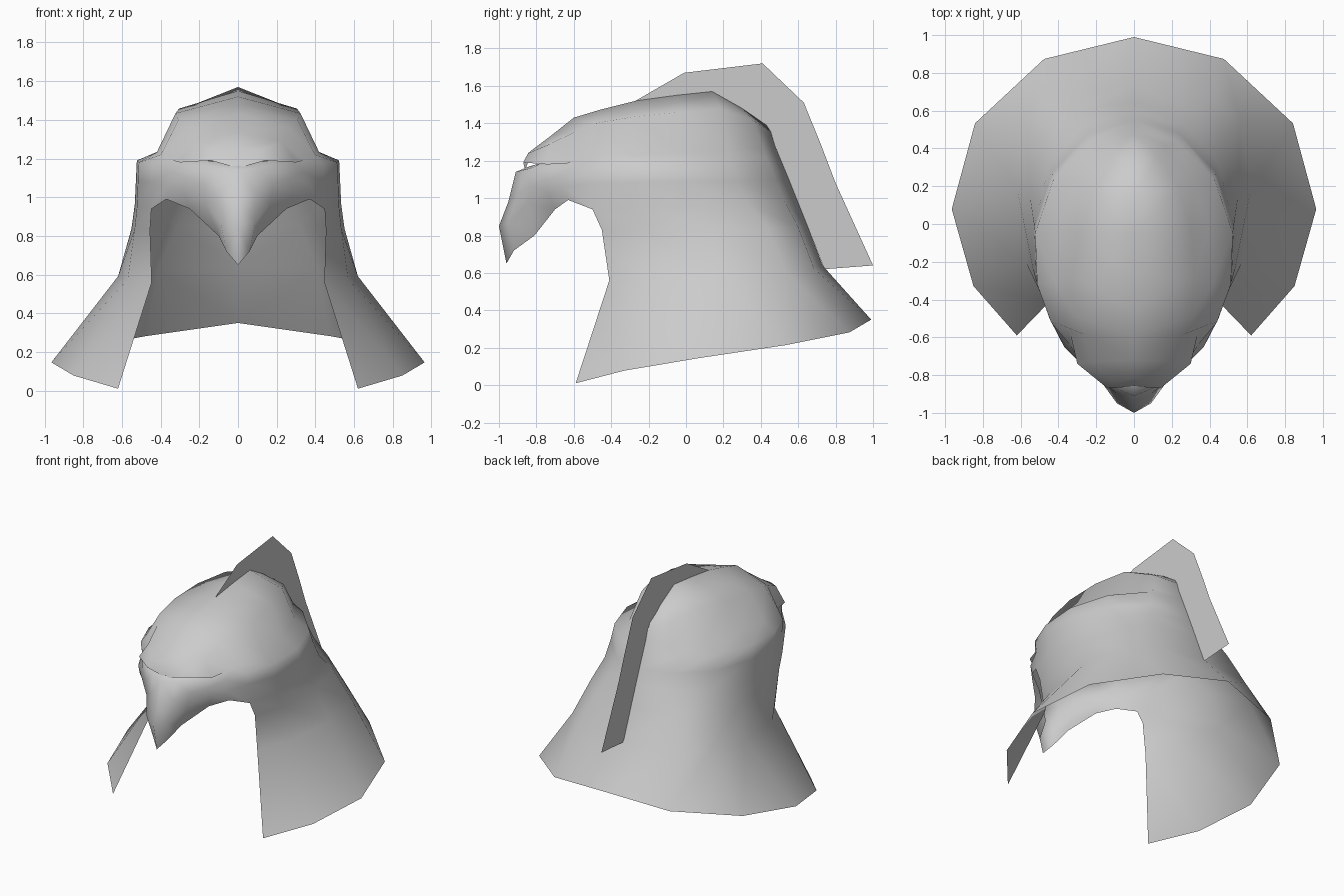
import bpy, bmesh
from math import sin, cos, radians
from mathutils import Vector

if "Cube" in bpy.data.objects:
    bpy.data.objects.remove(bpy.data.objects["Cube"], do_unlink=True)

grey = bpy.data.materials.new("plain grey")
grey.use_nodes = True
grey.diffuse_color = (0.6, 0.6, 0.6, 1)
grey.node_tree.nodes["Principled BSDF"].inputs["Base Color"].default_value = grey.diffuse_color


def add_grid(bm, rows):
    """Skin neighbouring rows of points with quads, dropping collapsed corners."""
    verts = [[bm.verts.new(p) for p in row] for row in rows]
    for low, high in zip(verts, verts[1:]):
        for i in range(min(len(low), len(high)) - 1):
            corners = []
            for v in (low[i], high[i], high[i + 1], low[i + 1]):
                if all((v.co - u.co).length > 0.001 for u in corners):
                    corners.append(v)
            if len(corners) > 2:
                bm.faces.new(corners)


def make_object(name, bm, mirrored):
    bmesh.ops.remove_doubles(bm, verts=bm.verts, dist=0.001)
    mesh = bpy.data.meshes.new(name)
    bm.to_mesh(mesh)
    bm.free()
    mesh.materials.append(grey)
    obj = bpy.data.objects.new(name, mesh)
    bpy.context.collection.objects.link(obj)
    bpy.ops.object.select_all(action="DESELECT")
    obj.select_set(True)
    bpy.context.view_layer.objects.active = obj
    if mirrored:
        mirror = obj.modifiers.new("Mirror", "MIRROR")
        mirror.merge_threshold = 0.002
        bpy.ops.object.modifier_apply(modifier=mirror.name)
    bpy.ops.object.shade_smooth_by_angle(angle=radians(75))


def half_ring(width, back, front, end, z_back, z_front, power, steps=5):
    """Arc from the back centre round the left side to the front edge.
    A power below one makes the back half boxier."""
    end = radians(end)
    depth = (back - front) / (1 - cos(end))
    points = []
    for i in range(steps + 1):
        f = i / steps
        angle = end * (f + 0.35 * f * f * (1 - f))
        across, along = sin(angle), cos(angle)
        if along > 0:
            across, along = across ** power, along ** power
        points.append(Vector((width * across, back - depth + depth * along,
                              z_back + f * (z_front - z_back))))
    return points


# Neck and head rings, from the flared rim up to the temples
rings = [half_ring(*spec) for spec in (
    (0.965, 0.99, -0.59, 140, 0.35, 0.01, 1),
    (0.62, 0.73, -0.41, 134, 0.64, 0.56, 0.55),
    (0.555, 0.65, -0.45, 125, 0.85, 0.83, 0.68),
    (0.54, 0.59, -0.5, 124, 1.0, 0.94, 0.9),
    (0.535, 0.55, -0.5, 124, 1.1, 1.08, 1),
    (0.53, 0.5, -0.52, 124, 1.22, 1.17, 1),
    (0.42, 0.475, -0.53, 108, 1.28, 1.22, 1))]

# Cheek and hooked beak, each row running forward to the centre line
beak = [
    [(.37, -.63, .99), (.25, -.7, .94), (.1, -.81, .8), (.06, -.92, .72), (0, -.96, .65)],
    [(.37, -.65, 1.06), (.28, -.74, 1.03), (.17, -.84, .97), (.09, -.95, .87), (0, -1, .85)],
    [(.34, -.64, 1.13), (.27, -.75, 1.1), (.18, -.83, 1.07), (.09, -.9, 1.02), (0, -.95, .98)],
    [(.34, -.57, 1.19), (.29, -.72, 1.17), (.17, -.83, 1.16), (.1, -.87, 1.15), (0, -.91, 1.14)]]
cheek_rows = [ring + [Vector(p) for p in row] for ring, row in zip(rings[3:], beak)]

# Ledge tucked back under the brow, closing the gap above the beak
ledge = [(x * 0.95, y * 0.92, z + 0.03) for x, y, z in beak[-1]]

# Crown: bulge from the brow line up to the middle of the skull
brow = rings[-1] + [Vector(p) for p in (
    (.34, -.57, 1.19), (.3, -.74, 1.18), (.14, -.87, 1.19), (0, -.86, 1.15))]
skull = [Vector((0, y, z)) for y, z in (
    (.43, 1.39), (.3, 1.48), (.14, 1.57), (-.05, 1.55), (-.27, 1.52),
    (-.45, 1.475), (-.6, 1.43), (-.72, 1.335), (-.82, 1.26), (-.86, 1.15))]


def bulge(side, top, across, up):
    return Vector((side.x * across, (side.y + top.y) / 2, side.z + up * (top.z - side.z)))


temple = [bulge(s, t, 0.77, 0.7) for s, t in zip(brow, skull)]

bm = bmesh.new()
add_grid(bm, rings[:4])
add_grid(bm, cheek_rows)
add_grid(bm, [beak[-1], ledge])
add_grid(bm, [brow, temple, skull])
make_object("helmet_shell", bm, True)

# Thin crest standing along the crown and the back of the neck
spine = [(-.27, 1.52), (.14, 1.57), (.43, 1.39), (.5, 1.22), (.59, 1), (.74, .62)]
ridge = [(-.01, 1.67), (.41, 1.72), (.63, 1.51), (.72, 1.29), (.8, 1.08), (1, .64)]
bm = bmesh.new()
add_grid(bm, [[(0, y, z) for y, z in line] for line in (spine, ridge)])
make_object("crest", bm, False)
